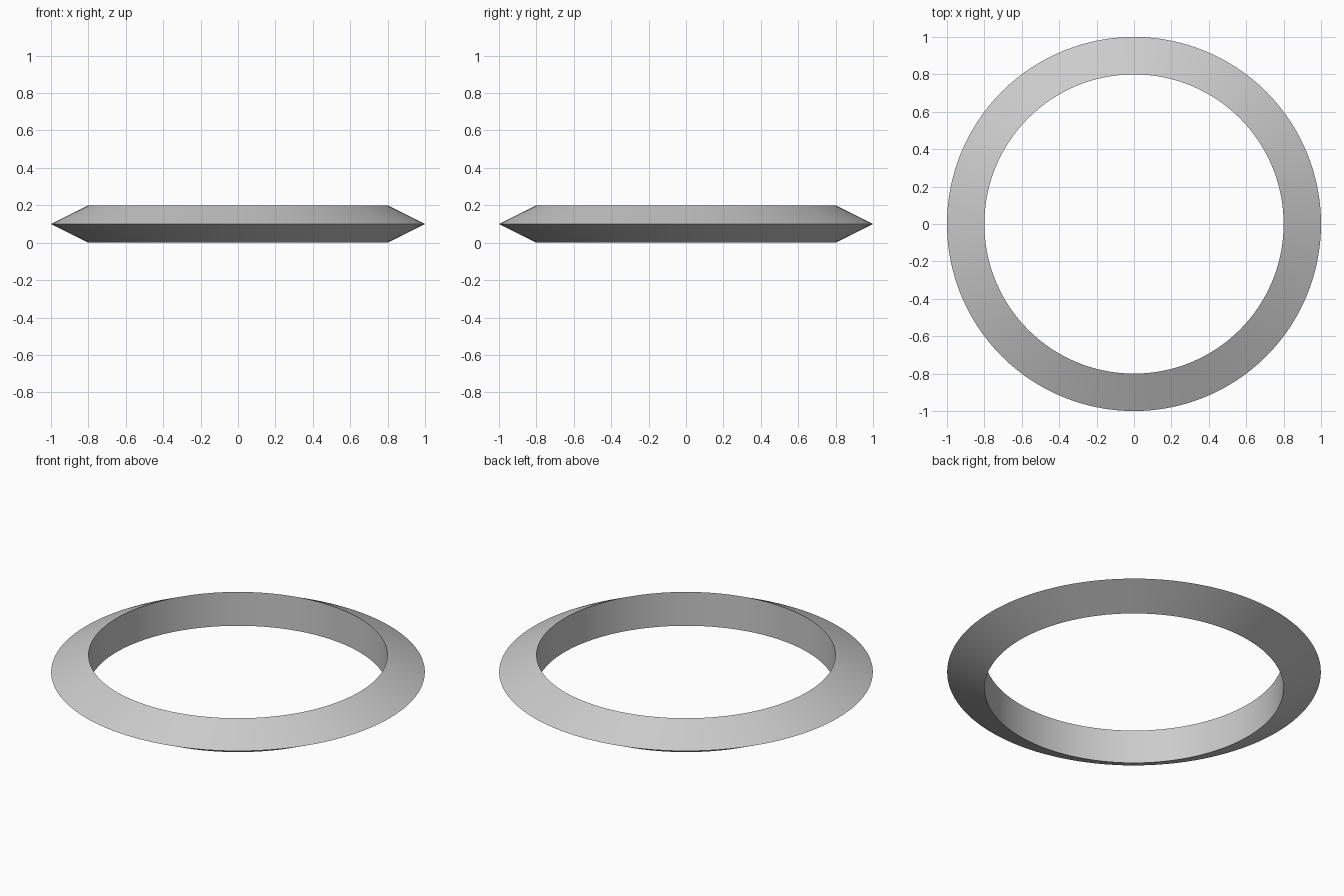
import bpy
import bmesh
import math

if "Cube" in bpy.data.objects:
    bpy.data.objects.remove(bpy.data.objects["Cube"])

SEGMENTS = 128
# Triangular cross-section (radius, height): flat inner wall, pointed outer rim
PROFILE = [(0.8, 0.0), (1.0, 0.1), (0.8, 0.2)]

# Ring: sweep the profile around the vertical axis
bm = bmesh.new()
loops = []
for i in range(SEGMENTS):
    a = 2 * math.pi * i / SEGMENTS
    loops.append([bm.verts.new((r * math.cos(a), r * math.sin(a), z)) for r, z in PROFILE])

n = len(PROFILE)
for i in range(SEGMENTS):
    here, there = loops[i], loops[(i + 1) % SEGMENTS]
    for j in range(n):
        k = (j + 1) % n
        bm.faces.new((here[j], there[j], there[k], here[k]))
bmesh.ops.recalc_face_normals(bm, faces=bm.faces)

mesh = bpy.data.meshes.new("ring")
bm.to_mesh(mesh)
bm.free()
ring = bpy.data.objects.new("ring", mesh)
bpy.context.collection.objects.link(ring)

# Smooth around the ring, crisp profile edges
bpy.context.view_layer.objects.active = ring
ring.select_set(True)
bpy.ops.object.shade_smooth_by_angle(angle=math.radians(30))
